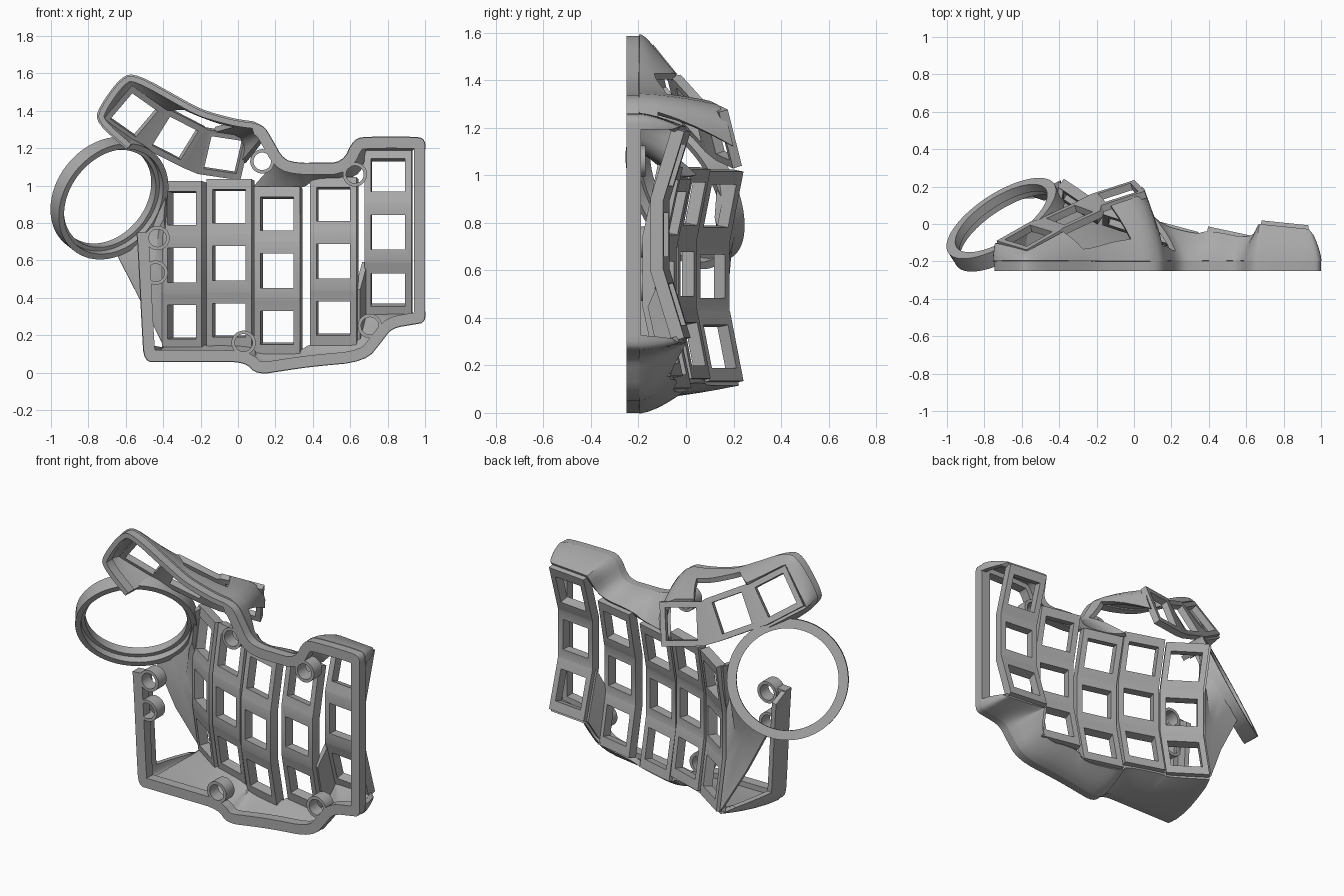
import bpy, bmesh, math
from mathutils import Vector

cube = bpy.data.objects.get("Cube")
if cube:
    bpy.data.objects.remove(cube, do_unlink=True)

tone = 0.4
grey = bpy.data.materials.new("matte_grey")
grey.use_nodes = True
grey.diffuse_color = (tone, tone, tone, 1)
grey.node_tree.nodes["Principled BSDF"].inputs["Base Color"].default_value = (tone, tone, tone, 1)


def finish(name, bm, thick=0):
    """Turn a bmesh into an object, thickened evenly about its surface."""
    bmesh.ops.remove_doubles(bm, verts=bm.verts, dist=0.0005)
    bmesh.ops.recalc_face_normals(bm, faces=bm.faces)
    mesh = bpy.data.meshes.new(name)
    bm.to_mesh(mesh)
    bm.free()
    ob = bpy.data.objects.new(name, mesh)
    bpy.context.collection.objects.link(ob)
    mesh.materials.append(grey)
    bpy.ops.object.select_all(action='DESELECT')
    ob.select_set(True)
    bpy.context.view_layer.objects.active = ob
    if thick:
        mod = ob.modifiers.new("thickness", 'SOLIDIFY')
        mod.thickness = thick
        mod.offset = 0
        bpy.ops.object.modifier_apply(modifier=mod.name)
    bpy.ops.object.shade_smooth_by_angle(angle=math.radians(32))


def sheet(name, rows, thick, is_open=None):
    """Loft equal rows of points into a thick skin, leaving out open cells."""
    bm = bmesh.new()
    grid = [[bm.verts.new(p) for p in row] for row in rows]
    for i, (near, far) in enumerate(zip(grid, grid[1:])):
        for j in range(len(near) - 1):
            if not (is_open and is_open(i, j)):
                bm.faces.new((near[j], near[j + 1], far[j + 1], far[j]))
    finish(name, bm, thick)


def revolve(name, profile, centre, axis, steps):
    """Spin a closed (radius, height) profile about an axis."""
    bm = bmesh.new()
    turn = Vector((0, 0, 1)).rotation_difference(axis)
    rings = []
    for k in range(steps):
        a = math.tau * k / steps
        rings.append([bm.verts.new(centre + turn @ Vector((r * math.cos(a), r * math.sin(a), h)))
                      for r, h in profile])
    for k, here in enumerate(rings):
        before = rings[k - 1]
        for j in range(len(profile)):
            bm.faces.new((before[j - 1], here[j - 1], here[j], before[j]))
    finish(name, bm)


LL, LR, UR, UL = range(4)      # corners of a key frame
SIGNS = ((-1, -1), (1, -1), (1, 1), (-1, 1))
HOLE = 0.092


def key_bank(name, keys, stacked, half_u, half_v, thick):
    """Square key frames joined edge to edge; returns the outer corners of each."""
    bm = bmesh.new()
    corners, frames = [], []
    for centre, u, v in keys:
        points = [centre + u * half_u * a + v * half_v * b for a, b in SIGNS]
        out = [bm.verts.new(p) for p in points]
        hole = [bm.verts.new(centre + (u * a + v * b) * HOLE) for a, b in SIGNS]
        for k in range(4):
            bm.faces.new((out[k - 1], out[k], hole[k], hole[k - 1]))
        corners.append(points)
        frames.append(out)
    for a, b in zip(frames, frames[1:]):
        if stacked:
            bm.faces.new((a[UL], a[UR], b[LR], b[LL]))
        else:
            bm.faces.new((a[LR], b[LL], b[UL], a[UR]))
    finish(name, bm, thick)
    return corners


def finger_column(name, x, y, z, tilt, curl):
    """Three keys curling outward at both ends; returns bottom to top key corners."""
    tilt, curl = math.radians(tilt), math.radians(curl)
    u = Vector((math.cos(tilt), -math.sin(tilt), 0))
    keys = []
    for row in (-1, 0, 1):
        v = Vector((0, row * math.sin(curl), math.cos(curl * row)))
        keys.append((Vector((x, y + abs(row) * 0.16 * math.sin(curl), z + row * 0.3)), u, v))
    return key_bank(name, keys, True, 0.127, 0.148, 0.055)


inner = finger_column("inner_column", -0.285, 0.09, 0.575, 34, 11)
index = finger_column("index_column", -0.04, -0.02, 0.585, 18, 11)
middle = finger_column("middle_column", 0.215, -0.1, 0.545, 15, 12)
fourth = finger_column("fourth_column", 0.515, -0.13, 0.595, 12, 12)
little = finger_column("little_column", 0.805, -0.11, 0.75, 6, 17)

# Panel closing the step below the little column
sheet("step_panel", [[fourth[0][LR], fourth[0][UR], fourth[1][LR]],
                     [little[0][LL], little[0][LL], little[0][UL]]], 0.03)


def thumb_key(centre, along, up):
    u, v = Vector(along).normalized(), Vector(up)
    return Vector(centre), u, (v - u * v.dot(u)).normalized()


thumb_tip, thumb_mid, thumb_end = key_bank("thumb_keys", [
    thumb_key((-0.56, -0.08, 1.385), (0.74, 0.42, -0.52), (0.5, -0.25, 0.8)),
    thumb_key((-0.34, 0.03, 1.26), (0.82, 0.38, -0.42), (0.38, -0.25, 0.9)),
    thumb_key((-0.08, 0.15, 1.17), (0.93, 0.3, -0.14), (0.15, -0.26, 0.95))],
    False, 0.122, 0.125, 0.04)

# Rim outline, each point paired with the key frame corner that its wall reaches
path = []


def rim(corner, *points):
    path.extend([*point, *corner] for point in points)


def rim_ends(key, first, second, start, end):
    rim(key[first], start)
    rim(key[second], end)


# Thumb end and its top edge
rim(thumb_tip[LR], (-0.59, 1.2))
rim(thumb_tip[LL], (-0.75, 1.34), (-0.74, 1.41))
rim(thumb_tip[UL], (-0.62, 1.58), (-0.54, 1.59))
rim(thumb_tip[UR], (-0.31, 1.46))
rim_ends(thumb_mid, UL, UR, (-0.2, 1.4), (-0.1, 1.37))
rim_ends(thumb_end, UL, UR, (0, 1.345), (0.13, 1.33))
rim(thumb_end[LR], (0.18, 1.25))
# Top of the finger columns
rim_ends(middle[-1], UL, UR, (0.24, 1.14), (0.32, 1.12))
rim_ends(fourth[-1], UL, UR, (0.42, 1.12), (0.56, 1.12))
rim(little[-1][UL], (0.62, 1.25), (0.7, 1.26))
rim(little[-1][UR], (0.94, 1.26), (1, 1.25), (1, 1.16))
# Bottom of the finger columns
rim(little[0][LR], (1, 0.36), (1, 0.27), (0.94, 0.26))
rim(little[0][LL], (0.82, 0.24), (0.77, 0.17))
rim_ends(fourth[0], LR, LL, (0.68, 0.06), (0.4, 0.035))
rim_ends(middle[0], LR, LL, (0.26, 0.015), (0.1, -0.01))
rim_ends(index[0], LR, LL, (0.04, 0.06), (-0.15, 0.06))
rim_ends(inner[0], LR, LL, (-0.2, 0.06), (-0.42, 0.06))
rim(inner[0][LL], (-0.5, 0.06), (-0.51, 0.2), (-0.53, 0.6), (-0.54, 0.75))

for _ in range(2):             # round the corners
    soft = [path[0]]
    for a, b in zip(path, path[1:]):
        soft += [[p * (1 - t) + q * t for p, q in zip(a, b)] for t in (0.25, 0.75)]
    path = soft + [path[-1]]

# Flat rim, slimmer round the thumb keys
outside, inside = [], []
for k, (x, z, *corner) in enumerate(path):
    a, b = path[max(k - 1, 0)], path[min(k + 1, len(path) - 1)]
    d = Vector((b[0] - a[0], 0, b[1] - a[1])).normalized()
    width = 0.03 if x < 0.1 and z > 1 else 0.06
    outside.append(Vector((x, -0.22, z)))
    inside.append(outside[-1] + Vector((d.z, 0, -d.x)) * width)
sheet("base_rim", [outside, inside], 0.06)

# Curved walls rising from the rim to the key frames
foot = [o.lerp(i, 0.2) + Vector((0, 0.02, 0)) for o, i in zip(outside, inside)]
STEPS = 5
rows = []
for step in range(STEPS + 1):
    t = step / STEPS
    row = []
    for base, (x, z, *corner) in zip(foot, path):
        p = base.lerp(Vector(corner), t ** 1.5)
        p.y = base.y + (corner[1] - base.y) * t
        row.append(p)
    rows.append(row)


def wall_opening(i, j):
    """Side windows, the arch above the thumb keys and the gap beside them."""
    mid = (outside[j] + outside[j + 1]) / 2
    right = mid.x > 0.98 and 0.34 < mid.z < 1.19
    left = mid.x < -0.5 and 0.17 < mid.z < 0.9 and i > 0
    arch = -0.24 < mid.x < 0.03 and mid.z > 1.3 and i > 1
    gap = 0.12 < mid.x < 0.24 and 1.14 < mid.z < 1.28 and i > 0
    return right or left or arch or gap


sheet("side_walls", rows, 0.03, wall_opening)

# Screw bosses with open holes
boss = [(0.065, 0), (0.065, 0.08), (0.047, 0.08), (0.047, 0)]
for x, z in ((-0.43, 0.72), (-0.44, 0.535), (0.03, 0.16), (0.705, 0.25), (0.625, 1.06), (0.13, 1.13)):
    revolve("screw_boss", boss, Vector((x, -0.25, z)), Vector((0, 1, 0)), 32)

# Tilted ball ring with a stepped seat
axis = Vector((-0.5, 0.77, 0.4)).normalized()
hub = Vector((-0.69, 0, 0.935))
revolve("ball_ring", [(0.338, -0.05), (0.338, 0.04), (0.284, 0.04), (0.284, -0.01),
                      (0.306, -0.01), (0.306, -0.05)], hub, axis, 72)

# Web between the ring and the inner column
side = (Vector((1, 0, 0)) - axis * axis.x).normalized()
down = axis.cross(side)
edge = [key[corner] for key in inner for corner in (LL, UL)]
arc = []
for k in range(len(edge)):
    a = math.radians(85 - 17 * k)
    arc.append(hub + (side * math.cos(a) + down * math.sin(a)) * 0.325 - axis * 0.02)
sag = Vector((0, -0.03, 0))
sheet("ring_web", [edge, [p.lerp(q, 0.5) + sag for p, q in zip(edge, arc)], arc], 0.03)
